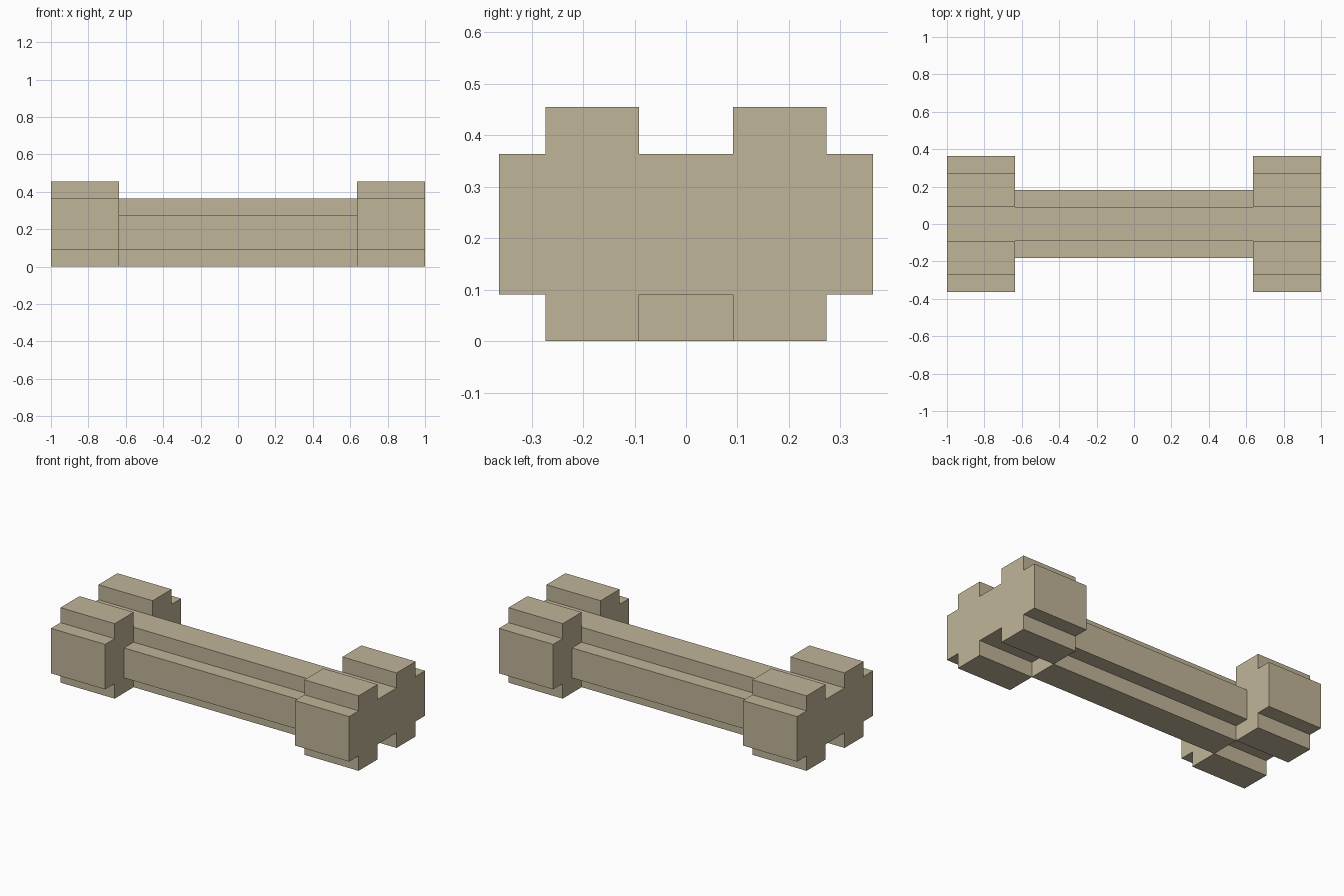
import bpy
import bmesh

cube = bpy.data.objects.get("Cube")
if cube:
    bpy.data.objects.remove(cube, do_unlink=True)

U = 1 / 11  # block unit: the bone is 22 units long

bone = bpy.data.materials.new("bone_beige")
bone.use_nodes = True
colour = (0.53, 0.46, 0.32, 1)
bone.diffuse_color = colour
bone.node_tree.nodes["Principled BSDF"].inputs["Base Color"].default_value = colour


def extrude_profile(name, half, x0, x1):
    """Mirror a half outline (y, z) across y = 0 and extrude it along x."""
    outline = half + [(-y, z) for y, z in reversed(half)]
    bm = bmesh.new()
    face = bm.faces.new([bm.verts.new((x0 * U, y * U, z * U)) for y, z in outline])
    new = bmesh.ops.extrude_face_region(bm, geom=[face])["geom"]
    verts = [v for v in new if isinstance(v, bmesh.types.BMVert)]
    bmesh.ops.translate(bm, verts=verts, vec=((x1 - x0) * U, 0, 0))
    bmesh.ops.recalc_face_normals(bm, faces=bm.faces)
    mesh = bpy.data.meshes.new(name)
    bm.to_mesh(mesh)
    bm.free()
    mesh.materials.append(bone)
    obj = bpy.data.objects.new(name, mesh)
    bpy.context.collection.objects.link(obj)
    return obj


# Shaft with a stepped, cross-shaped section
shaft = [(1, 0), (1, 1), (2, 1), (2, 3), (1, 3), (1, 4)]
extrude_profile("shaft", shaft, -7, 7)

# Knuckle ends: two stepped lobes with a notch above and below
knuckle = [(1, 1), (1, 0), (3, 0), (3, 1), (4, 1), (4, 4),
           (3, 4), (3, 5), (1, 5), (1, 4)]
for name, side in (("left_knuckle", 1), ("right_knuckle", -1)):
    extrude_profile(name, knuckle, 7 * side, 11 * side)
